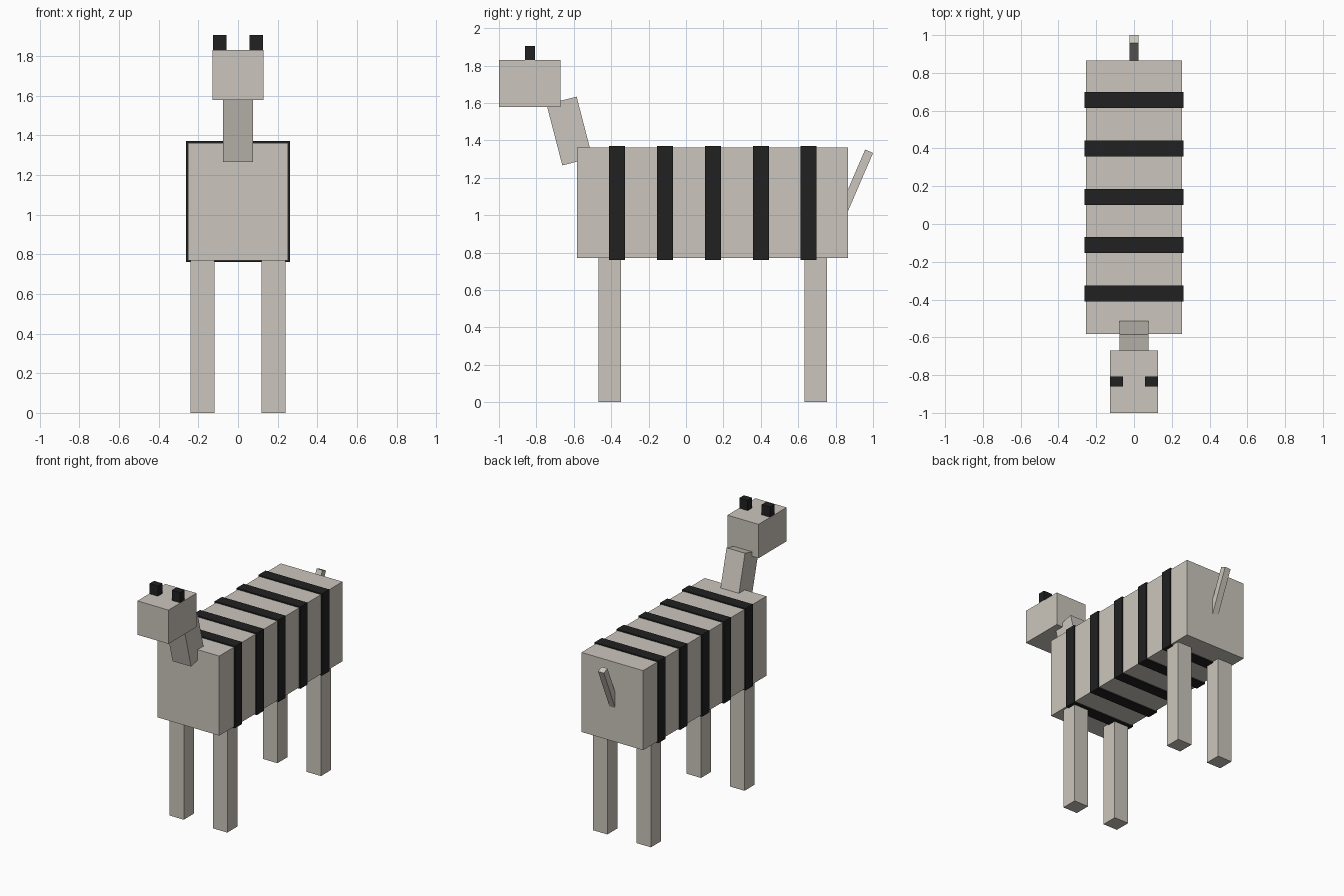
import bpy
import math

default = bpy.data.objects.get("Cube")
if default:
    bpy.data.objects.remove(default, do_unlink=True)


def make_material(name, color):
    mat = bpy.data.materials.new(name)
    mat.use_nodes = True
    mat.diffuse_color = color
    bsdf = next(n for n in mat.node_tree.nodes if n.type == "BSDF_PRINCIPLED")
    bsdf.inputs["Base Color"].default_value = color
    return mat


stone = make_material("warm_stone", (0.6, 0.565, 0.51, 1))
black = make_material("soft_black", (0.015, 0.015, 0.015, 1))


def box(name, center, size, mat, tilt=0.0):
    """Box of a given size, tilted about the x axis by degrees."""
    bpy.ops.mesh.primitive_cube_add(size=1, location=center)
    obj = bpy.context.object
    obj.name = name
    for v in obj.data.vertices:
        v.co = [c * s for c, s in zip(v.co, size)]
    obj.rotation_euler.x = math.radians(tilt)
    obj.data.materials.append(mat)
    return obj


# Body
box("body", (0, 0.142, 1.066), (0.507, 1.449, 0.592), stone)

# Raised bands around the body
for i in range(5):
    box(f"stripe_{i + 1}", (0, -0.368 + i * 0.256, 1.066),
        (0.525, 0.085, 0.61), black)

# Neck and head
box("neck", (0, -0.623, 1.45), (0.152, 0.166, 0.337), stone, 14.5)
box("head", (0, -0.835, 1.704), (0.256, 0.33, 0.252), stone)

# Ears and legs on both sides
for side, sign in (("left", 1), ("right", -1)):
    box(f"{side}_ear", (sign * 0.092, -0.834, 1.867),
        (0.069, 0.053, 0.078), black)
    for end, y in (("front", -0.407), ("back", 0.694)):
        box(f"{end}_{side}_leg", (sign * 0.179, y, 0.386),
            (0.119, 0.119, 0.772), stone)

# Tail, sunk into the rump
angle = math.radians(23.3)
length = 0.4
box("tail", (0, 0.979 - math.sin(angle) * length / 2,
             1.342 - math.cos(angle) * length / 2),
    (0.048, 0.046, length), stone, -23.3)
